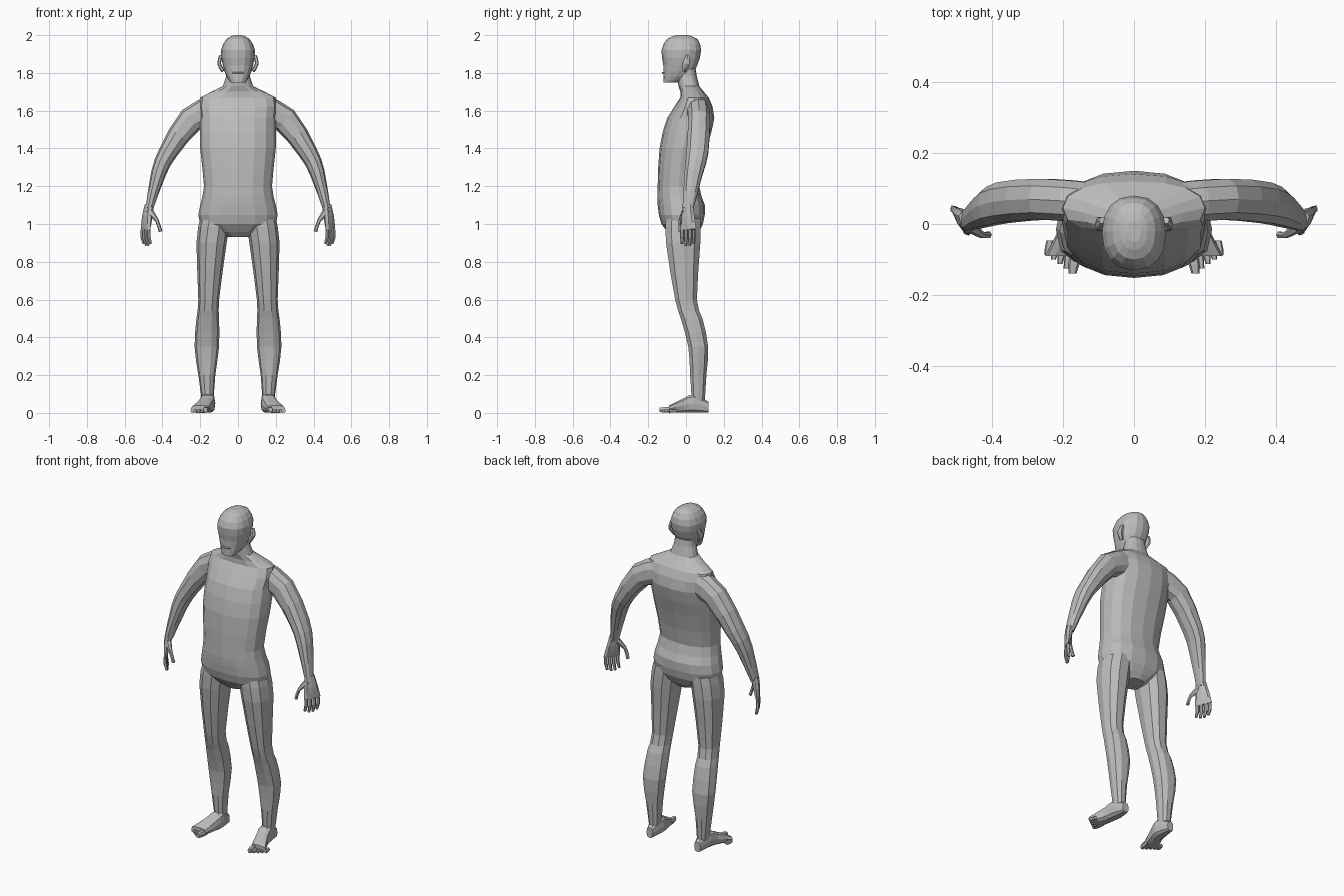
import bpy
import bmesh
import math
from mathutils import Vector

X, Y, Z = Vector((1, 0, 0)), Vector((0, 1, 0)), Vector((0, 0, 1))

default_cube = bpy.data.objects.get("Cube")
if default_cube:
    bpy.data.objects.remove(default_cube, do_unlink=True)

GREY = (.5, .5, .5, 1)
skin = bpy.data.materials.new("plain grey")
skin.use_nodes = True
skin.diffuse_color = GREY
skin.node_tree.nodes["Principled BSDF"].inputs["Base Color"].default_value = GREY


def refine(rows):
    """Add a smoothly interpolated row halfway between each pair of rows."""
    rows = [Vector(row) for row in rows]
    padded = [rows[0], *rows, rows[-1]]
    result = [rows[0]]
    for before, start, end, after in zip(padded, rows, rows[1:], padded[3:]):
        result.append((start + end) * 9 / 16 - (before + after) / 16)
        result.append(end)
    return result


def upright(rows):
    """Rings from rows of height, inner x, outer x, front y, back y."""
    return [(Vector(((inner + outer) / 2, (front + back) / 2, height)),
             (outer - inner) / 2, (back - front) / 2)
            for height, inner, outer, front, back in refine(rows)]


def centred(rows):
    """Rings from rows of height, half width, front y, back y."""
    return upright([(height, -half, half, front, back)
                    for height, half, front, back in rows])


def along(rows):
    """Rings from rows of x, y, z, half width, half depth."""
    return [(Vector((x, y, z)), width, depth)
            for x, y, z, width, depth in refine(rows)]


def outline(angle, power):
    """Unit point on a rounded-square outline."""
    cosine, sine = math.cos(angle), math.sin(angle)
    return (math.copysign(abs(cosine) ** (2 / power), cosine),
            math.copysign(abs(sine) ** (2 / power), sine))


def add_loft(bm, rings, sides, axis=None, depth_axis=Y, power=2.3):
    """Skin a list of rings; without an axis each ring faces along the path."""
    loops = []
    for i, (centre, width, depth) in enumerate(rings):
        ahead = rings[min(i + 1, len(rings) - 1)][0]
        behind = rings[max(i - 1, 0)][0]
        direction = (axis or (ahead - behind)).normalized()
        u = depth_axis.cross(direction).normalized()
        v = direction.cross(u)
        loop = []
        for k in range(sides):
            a, b = outline(math.tau * k / sides, power)
            loop.append(bm.verts.new(centre + u * a * width + v * b * depth))
        loops.append(loop)
    for low, high in zip(loops, loops[1:]):
        for k in range(sides):
            bm.faces.new((low[k - 1], low[k], high[k], high[k - 1]))
    bm.faces.new(loops[0])
    bm.faces.new(loops[-1])


def finish(name, bm, mirrored=True):
    """Turn the working mesh into a named object, mirrored across x if paired."""
    bmesh.ops.recalc_face_normals(bm, faces=bm.faces)
    mesh = bpy.data.meshes.new(name)
    bm.to_mesh(mesh)
    bm.free()
    mesh.materials.append(skin)
    obj = bpy.data.objects.new(name, mesh)
    bpy.context.collection.objects.link(obj)
    if mirrored:
        obj.modifiers.new("mirror", "MIRROR")


# Torso with shoulders and neck
bm = bmesh.new()
add_loft(bm, centred([
    (.93, .06, -.07, .05), (1, .2, -.13, .09), (1.1, .2, -.15, .1),
    (1.2, .18, -.15, .07), (1.4, .2, -.14, .11), (1.56, .2, -.1, .15),
    (1.67, .2, -.03, .12), (1.73, .08, -.04, .07), (1.83, .06, -.05, .05),
]), 16, Z)
finish("torso", bm, mirrored=False)

# Head with a flat face
bm = bmesh.new()
add_loft(bm, centred([
    (1.75, .04, -.12, -.04), (1.78, .06, -.12, .02), (1.84, .08, -.12, .06),
    (1.92, .09, -.13, .08), (1.98, .06, -.1, .06), (2, .02, -.05, .01),
]), 16, Z)
finish("head", bm, mirrored=False)

# Lower lip
bm = bmesh.new()
add_loft(bm, along([(-.03, -.11, 1.8, .01, .005), (0, -.12, 1.8, .01, .005),
                    (.03, -.11, 1.8, .01, .005)]), 6, X, Z)
finish("lip", bm, mirrored=False)

# Ears
bm = bmesh.new()
add_loft(bm, along([(.08, -.01, 1.81, .01, .01), (.1, 0, 1.85, .01, .02),
                    (.09, .01, 1.89, .01, .01)]), 6)
finish("ears", bm)

# Arms from shoulder to wrist
bm = bmesh.new()
add_loft(bm, along([
    (.13, .06, 1.6, .08, .06), (.25, .07, 1.55, .07, .06),
    (.37, .06, 1.38, .05, .06), (.42, .04, 1.27, .04, .05),
    (.47, .01, 1.08, .02, .03),
]), 10)
finish("arms", bm)

# Hands: palm, four fingers and a thumb
bm = bmesh.new()
across = Vector((.5, .85, 0)).normalized()
knuckles = Vector((.49, .01, .97))
add_loft(bm, along([(.47, .01, 1.1, .02, .03), (.48, .01, 1.04, .02, .04),
                    (*knuckles, .01, .05)]), 8, depth_axis=across)
for offset in (-1.5, -.5, .5, 1.5):
    length = .09 - .01 * abs(offset)
    root = knuckles + across * offset * .024
    middle = root - Z * length / 2
    tip = root - Z * length - X * .01
    add_loft(bm, [(root, .01, .01), (middle, .01, .01), (tip, .007, .007)],
             6, depth_axis=across)
add_loft(bm, along([(.47, 0, 1.07, .02, .02), (.43, -.03, 1.02, .01, .01),
                    (.41, -.03, .96, .01, .01)]), 6)
finish("hands", bm)

# Legs from ankle to hip
bm = bmesh.new()
add_loft(bm, upright([
    (.05, .13, .19, .03, .1), (.2, .12, .21, .02, .11),
    (.35, .1, .23, .01, .12), (.5, .1, .22, -.03, .09),
    (.6, .1, .21, -.06, .06), (.9, .06, .22, -.11, .08),
    (1.03, .04, .2, -.11, .08),
]), 10, Z)
finish("legs", bm)

# Feet with five toes
bm = bmesh.new()
add_loft(bm, along([(.16, .12, .03, .02, .03), (.16, .04, .05, .04, .05),
                    (.17, -.01, .04, .04, .04), (.2, -.09, .02, .05, .02)]),
         10, -Y, Z, power=3)
for toe in range(5):
    size = .01 if toe else .016
    root = Vector((.165 + .018 * toe, -.075 + .007 * toe, size))
    tip = root + Vector((.008, -.064 + .006 * toe, 0))
    add_loft(bm, [(root, size, size), (root.lerp(tip, .6), size, size),
                  (tip, size * .7, size * .8)], 6, -Y, Z, power=3)
finish("feet", bm)
